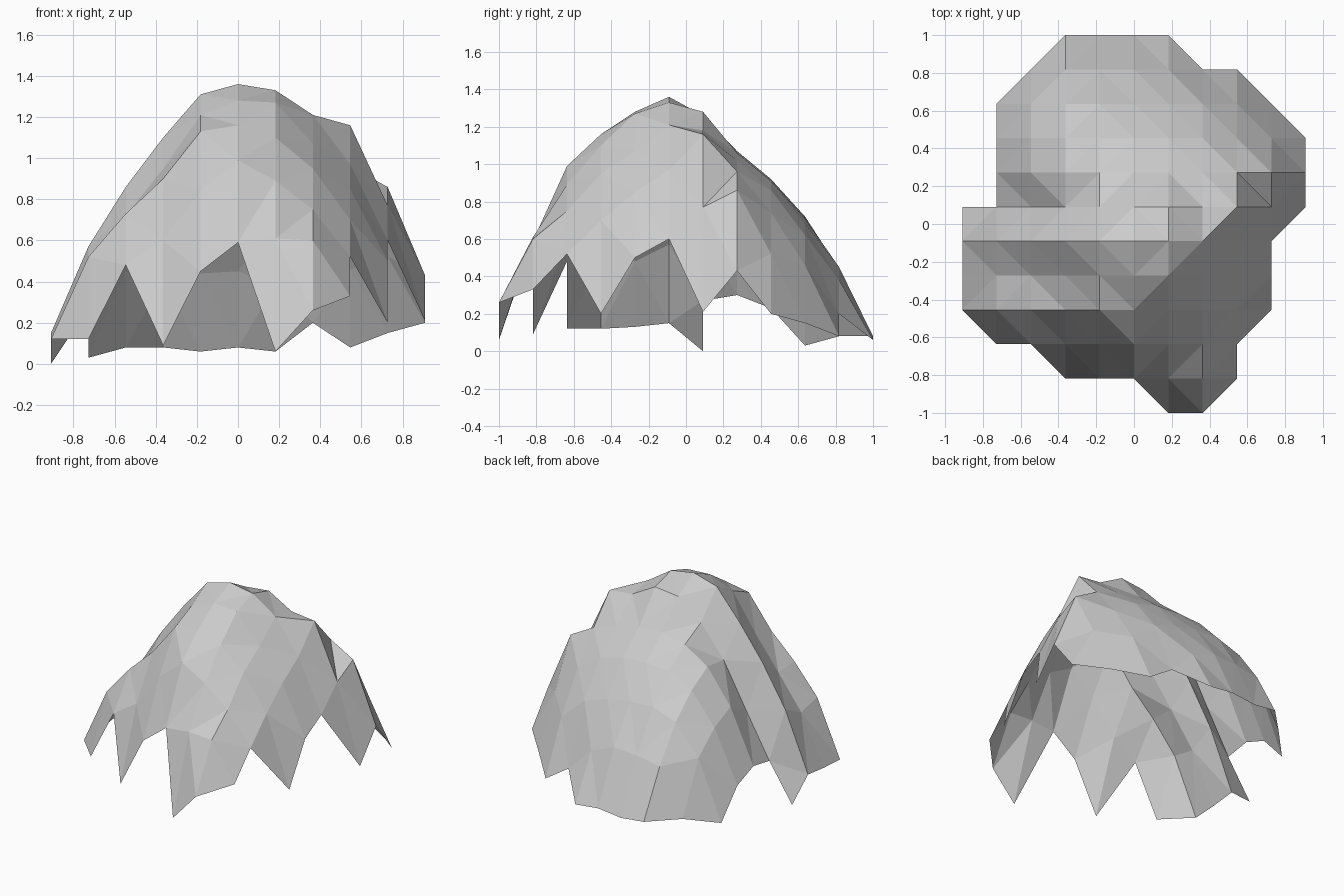
import bpy
import bmesh

# Remove the default cube only
default_cube = bpy.data.objects.get("Cube")
if default_cube:
    bpy.data.objects.remove(default_cube, do_unlink=True)

# Rock colour
stone = bpy.data.materials.new("stone grey")
stone.use_nodes = True
stone_colour = (0.6, 0.6, 0.6, 1)
stone.diffuse_color = stone_colour
stone.node_tree.nodes["Principled BSDF"].inputs["Base Color"].default_value = stone_colour

STEP = 2 / 11        # spacing between grid columns and cross-sections
PERCENT = 0.01       # profile heights are in hundredths

# Cross-section profiles from front to back: first column, then heights
profiles = [
    (1, [6, 26]),
    (-2, [9, 45, 59, 61, 60, 33]),
    (-4, [12, 48, 60, 84, 99, 89, 75, 52]),
    (-5, [12, 52, 73, 90, 113, 116, 110, 95, 70, 20]),
    (-5, [13, 48, 72, 95, 121, 128, 127, 107, 85, 50]),
    (-5, [15, 57, 86, 110, 131, 136, 133, 121, 97, 60]),
    (-5, [0, 27, 58, 90, 112, 126, 128, 118, 116, 77, 21]),
    (-4, [30, 68, 92, 103, 107, 106, 102, 96, 86, 43]),
    (-4, [23, 60, 82, 91, 92, 91, 86, 74, 52, 20]),
    (-4, [3, 45, 66, 72, 71, 68, 62, 46, 15]),
    (-3, [8, 41, 44, 45, 38, 20, 8]),
    (-2, [8, 6, 8, 6]),
]
middle_row = (len(profiles) - 1) / 2
ridge_row = len(profiles) // 2


def add_profile(bm, row, first, heights):
    """Place one cross-section and return its vertices by column."""
    return {
        first + i: bm.verts.new((
            (first + i) * STEP,
            (row - middle_row) * STEP,
            height * PERCENT,
        ))
        for i, height in enumerate(heights)
    }


def bridge(bm, near, far, skipped_column=None):
    """Skin two neighbouring cross-sections, cutting the rim corners."""
    for column in range(min([*near, *far]), max([*near, *far])):
        if column == skipped_column:
            continue
        ring = [near.get(column), near.get(column + 1),
                far.get(column + 1), far.get(column)]
        corners = [vert for vert in ring if vert is not None]
        if len(corners) >= 3:
            bm.faces.new(corners)


# Loft the open rock shell through the cross-sections
bm = bmesh.new()
rows = [add_profile(bm, row, first, heights)
        for row, (first, heights) in enumerate(profiles)]
for row, (near, far) in enumerate(zip(rows, rows[1:])):
    # The ridge ends in a square notch behind its outer foot
    notch = min(near) if row == ridge_row else None
    bridge(bm, near, far, notch)

# Fold each bent cell along its shorter diagonal for faceted stone
bmesh.ops.triangulate(bm, faces=bm.faces[:], quad_method="SHORT_EDGE")

mesh = bpy.data.meshes.new("rock_shell")
bm.to_mesh(mesh)
bm.free()
mesh.materials.append(stone)
rock = bpy.data.objects.new("rock_shell", mesh)
bpy.context.scene.collection.objects.link(rock)
